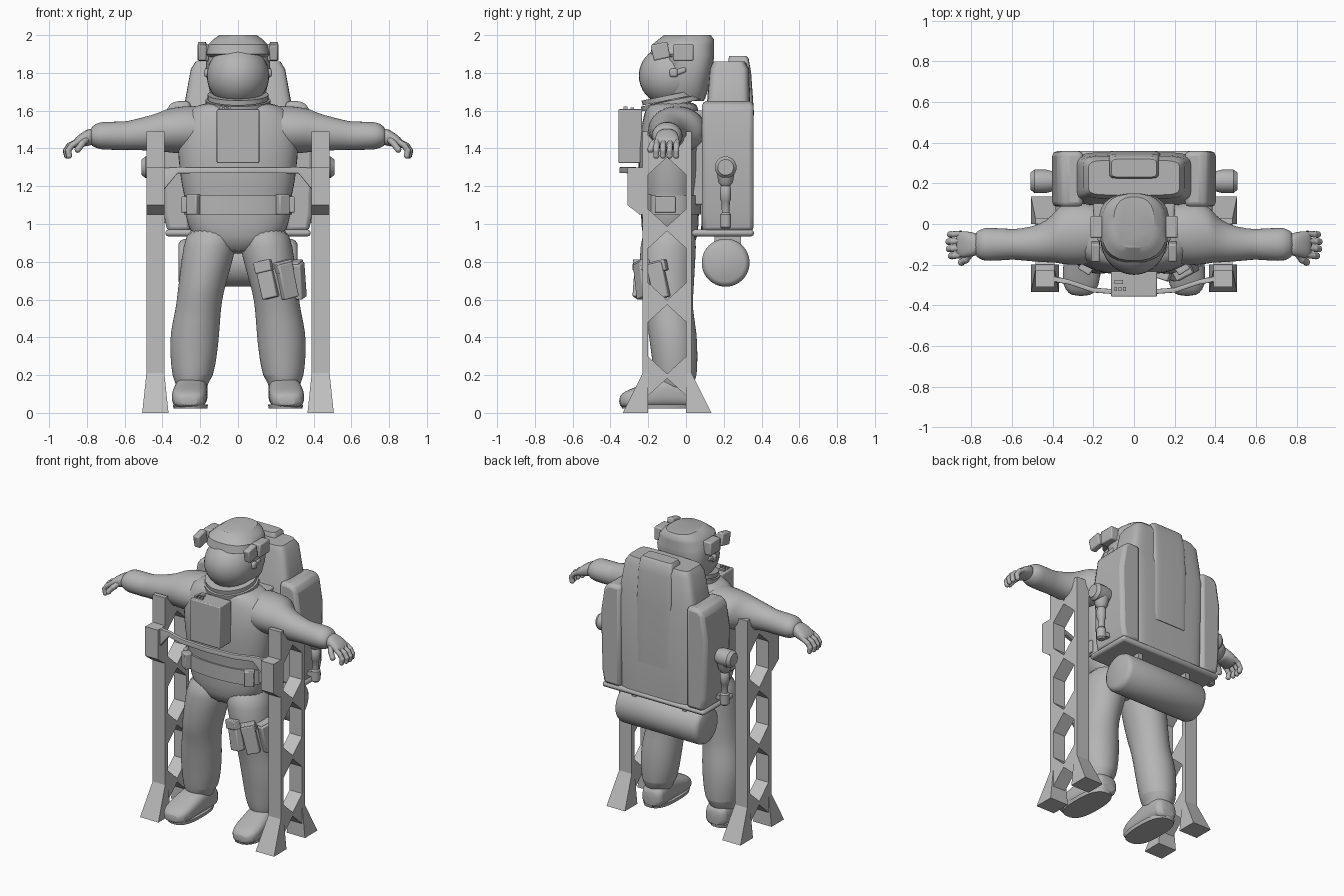
import bpy, bmesh, math
from mathutils import Matrix, Vector, Euler

if "Cube" in bpy.data.objects:
    bpy.data.objects.remove(bpy.data.objects["Cube"])


def material(name, v):
    m = bpy.data.materials.new(name)
    m.diffuse_color = (v, v, v, 1)
    m.use_nodes = True
    m.node_tree.nodes["Principled BSDF"].inputs["Base Color"].default_value = m.diffuse_color
    return m


SUIT = material("suit grey", 0.46)
FRAME = material("frame light grey", 0.52)


def place(axis, t, a, b):
    """Point from a position along an axis plus the two other coordinates."""
    return {'x': (t, a, b), 'y': (a, t, b), 'z': (a, b, t)}[axis]


def finish(name, bm, mat=SUIT, mirror=False, bevel=0, subsurf=0, angle=35):
    bmesh.ops.recalc_face_normals(bm, faces=bm.faces)
    me = bpy.data.meshes.new(name)
    bm.to_mesh(me)
    bm.free()
    me.materials.append(mat)
    ob = bpy.data.objects.new(name, me)
    bpy.context.collection.objects.link(ob)
    bpy.ops.object.select_all(action='DESELECT')
    ob.select_set(True)
    bpy.context.view_layer.objects.active = ob
    bpy.ops.object.shade_smooth_by_angle(angle=math.radians(angle))
    if mirror:
        mod = ob.modifiers.new("mirror", 'MIRROR')
        mod.use_mirror_merge = False
    if bevel:
        mod = ob.modifiers.new("bevel", 'BEVEL')
        mod.width, mod.segments = bevel, 2
    if subsurf:
        ob.modifiers.new("smooth", 'SUBSURF').levels = subsurf
        ob.modifiers["smooth"].render_levels = subsurf
    return ob


def loft(name, axis, rings, n=2, seg=24, **kw):
    """Skin superellipse rings (position, centre a, centre b, radius a, radius b)."""
    bm = bmesh.new()
    loops = []
    for t, ca, cb, ra, rb in rings:
        loop = []
        for i in range(seg):
            w = 2 * math.pi * (i + 0.5) / seg
            c, s = math.cos(w), math.sin(w)
            pa = ca + ra * math.copysign(abs(c) ** (2 / n), c)
            pb = cb + rb * math.copysign(abs(s) ** (2 / n), s)
            loop.append(bm.verts.new(place(axis, t, pa, pb)))
        loops.append(loop)
    for p, q in zip(loops, loops[1:]):
        for i in range(seg):
            j = (i + 1) % seg
            bm.faces.new((p[i], p[j], q[j], q[i]))
    bm.faces.new(loops[0])
    bm.faces.new(loops[-1])
    return finish(name, bm, **kw)


def prism(name, axis, poly, lo, hi, **kw):
    bm = bmesh.new()
    a = [bm.verts.new(place(axis, lo, *p)) for p in poly]
    b = [bm.verts.new(place(axis, hi, *p)) for p in poly]
    k = len(poly)
    for i in range(k):
        j = (i + 1) % k
        bm.faces.new((a[i], a[j], b[j], b[i]))
    bm.faces.new(a)
    bm.faces.new(b)
    return finish(name, bm, **kw)


def box(name, centre, size, rot=(0, 0, 0), **kw):
    bm = bmesh.new()
    r = Euler([math.radians(v) for v in rot]).to_matrix().to_4x4()
    m = Matrix.Translation(centre) @ r @ Matrix.Diagonal((*size, 1))
    bmesh.ops.create_cube(bm, size=1, matrix=m)
    return finish(name, bm, **kw)


def finger(name, pts, r):
    """Rounded tube through points."""
    bm = bmesh.new()
    for p, q in zip(pts, pts[1:]):
        p, q = Vector(p), Vector(q)
        m = Matrix.Translation((p + q) / 2) @ (q - p).to_track_quat('Z', 'Y').to_matrix().to_4x4()
        bmesh.ops.create_cone(bm, segments=10, radius1=r, radius2=r * .92, depth=(q - p).length, matrix=m)
    for p in pts[1:]:
        bmesh.ops.create_uvsphere(bm, u_segments=10, v_segments=6, radius=r, matrix=Matrix.Translation(p))
    return finish(name, bm, mirror=True, angle=50)


# Helmet: visor bubble, hard shell, neck ring
bm = bmesh.new()
bmesh.ops.create_uvsphere(bm, u_segments=32, v_segments=20, radius=1,
                          matrix=Matrix.Translation((0, -.07, 1.785)) @ Matrix.Diagonal((.165, .18, .165, 1)))
finish("visor", bm)
loft("helmet_shell", 'z', [(1.65, 0, -.01, .12, .105), (1.70, 0, 0, .15, .115), (1.78, 0, .005, .168, .128),
     (1.885, 0, .012, .172, .138), (1.90, 0, -.02, .17, .17), (1.95, 0, -.015, .16, .165),
     (1.975, 0, 0, .135, .15), (2.0, 0, .008, .10, .125)], n=2.6)
bm = bmesh.new()
tilt = Matrix.Translation((0, -.07, 1.655)) @ Matrix.Rotation(math.radians(11.5), 4, 'X')
for z, r in ((-.012, .172), (.018, .162)):
    bmesh.ops.create_cone(bm, cap_ends=True, segments=32, radius1=r, radius2=r, depth=.026,
                          matrix=tilt @ Matrix.Translation((0, 0, z)))
finish("neck_ring", bm)
box("helmet_lamp", (.19, -.135, 1.915), (.045, .09, .085), (12, 0, 0), mirror=True, bevel=.008)
box("helmet_camera", (.185, -.015, 1.908), (.06, .108, .09), mirror=True, bevel=.008)
box("visor_pivot", (.163, -.04, 1.805), (.025, .085, .03), (20, 0, 0), mirror=True, bevel=.01)
box("visor_pivot_cap", (.165, -.065, 1.80), (.03, .045, .045), mirror=True, bevel=.012)

# Torso, arms and legs of the soft suit
loft("torso", 'z', [(.84, 0, -.08, .13, .11), (.93, 0, -.085, .25, .15), (1.05, 0, -.085, .285, .155),
     (1.15, 0, -.085, .285, .155), (1.18, 0, -.085, .295, .16), (1.27, 0, -.085, .31, .168),
     (1.42, 0, -.085, .325, .168), (1.53, 0, -.08, .32, .155), (1.61, 0, -.075, .26, .14),
     (1.65, 0, -.07, .17, .13)], n=2.4, subsurf=1)
loft("arm", 'x', [(.08, -.05, 1.5, .13, .12), (.25, -.045, 1.5, .16, .13), (.35, -.05, 1.495, .15, .12),
     (.385, -.06, 1.495, .13, .113), (.42, -.085, 1.485, .105, .103), (.50, -.1, 1.478, .085, .088),
     (.60, -.1, 1.467, .074, .074), (.615, -.1, 1.467, .078, .077), (.68, -.1, 1.467, .08, .074),
     (.735, -.1, 1.467, .084, .074), (.76, -.1, 1.467, .07, .058), (.785, -.1, 1.462, .058, .046)],
     mirror=True, subsurf=1)
loft("leg", 'z', [(.10, .245, -.06, .08, .085), (.17, .245, -.06, .088, .1), (.185, .24, -.055, .108, .115),
     (.30, .235, -.06, .125, .122), (.42, .23, -.07, .132, .13), (.55, .21, -.09, .12, .125),
     (.63, .2, -.1, .122, .14), (.75, .175, -.1, .132, .147), (.88, .15, -.095, .142, .15),
     (1.0, .13, -.085, .13, .14)], mirror=True, subsurf=1)

# Boots
loft("boot", 'y', [(.05, .24, .085, .05, .05), (.03, .24, .095, .08, .07), (-.08, .245, .115, .086, .09),
     (-.18, .255, .095, .092, .072), (-.27, .26, .08, .094, .056), (-.325, .26, .07, .08, .045),
     (-.355, .26, .062, .045, .025)], n=2.8, mirror=True, subsurf=1)
loft("boot_sole", 'z', [(.022, .252, -.15, .09, .19), (.045, .252, -.15, .094, .195)], n=2.6, mirror=True)

# Gloves
loft("palm", 'x', [(.765, -.1, 1.462, .055, .045), (.79, -.1, 1.46, .058, .046), (.83, -.1, 1.445, .066, .037),
     (.86, -.1, 1.43, .064, .028), (.875, -.1, 1.42, .05, .018)], n=2.4, mirror=True, subsurf=1)
for i in range(4):
    y = -.048 - .035 * i
    d = (.0, .008, .006, -.004)[i]
    finger(f"finger_{i + 1}", [(.85, y, 1.435), (.885 + d, y - .003, 1.415),
                              (.903 + d, y - .004, 1.388), (.898 + d, y - .004, 1.362)], .0165)
finger("thumb", [(.80, -.14, 1.45), (.825, -.175, 1.425), (.848, -.188, 1.395)], .018)

# Chest unit with its small switches
box("chest_unit", (0, -.295, 1.465), (.225, .125, .285), bevel=.006)
for i in range(3):
    box(f"chest_switch_{i + 1}", (-.09 + .022 * i, -.32, 1.612), (.014, .02, .02))
box("chest_knob", (-.075, -.285, 1.612), (.04, .02, .012))

# Belt and buckles
loft("belt", 'z', [(1.05, 0, -.085, .287, .165), (1.15, 0, -.085, .287, .165)], n=2.6, seg=32)
box("belt_buckle", (.235, -.215, 1.103), (.065, .05, .105), (0, 0, 33), mirror=True, bevel=.006)
box("belt_side_clip", (.285, -.11, 1.103), (.03, .11, .085), mirror=True, bevel=.006)

# Three pouches strapped round one thigh
for i, a in enumerate((-18, 28, 72)):
    w = math.radians(a)
    x, y = .195 + .135 * math.sin(w), -.1 - .15 * math.cos(w)
    box(f"thigh_pouch_{i + 1}", (x, y, .70), (.085, .05, .19), (0, -13, a), bevel=.008)
    box(f"pouch_flap_{i + 1}", (x - .018, y, .775), (.092, .058, .06), (0, -13, a), bevel=.006)

# Backpack: core, rear ridge, side pods, base rim
loft("pack_core", 'z', [(.96, 0, .215, .27, .135), (1.58, 0, .222, .288, .13), (1.63, 0, .225, .285, .115),
     (1.82, 0, .23, .25, .105), (1.86, 0, .228, .225, .085)], n=7, seg=32)
loft("pack_ridge", 'z', [(1.18, 0, .295, .13, .06), (1.6, 0, .29, .132, .069), (1.8, 0, .285, .128, .06),
     (1.875, 0, .278, .12, .054), (1.89, 0, .275, .11, .044)], n=8, seg=32)
prism("pack_side_pod", 'y', [(.25, .96), (.375, .96), (.392, 1.05), (.402, 1.45), (.375, 1.62), (.34, 1.65),
      (.25, 1.65)], .085, .358, mirror=True, bevel=.025)
box("pack_base_rim", (0, .195, .952), (.77, .33, .036), bevel=.016)
box("pack_shoulder_mount", (0, .08, 1.35), (.40, .10, .5), bevel=.01)

# Tank under the pack with its brackets
loft("lower_tank", 'x', [(-.315, .21, .795, .10, .10), (-.305, .21, .795, .117, .117), (-.285, .21, .795, .127, .127),
     (.285, .21, .795, .127, .127), (.305, .21, .795, .117, .117), (.315, .21, .795, .10, .10)], seg=36)
box("tank_bracket", (.19, .22, .91), (.03, .14, .07), mirror=True)

# Side thruster units on the pack
loft("thruster_cap", 'x', [(.38, .21, 1.3, .045, .045), (.43, .21, 1.3, .058, .058), (.49, .21, 1.3, .058, .058),
     (.51, .21, 1.3, .042, .042)], mirror=True, seg=16)
loft("thruster_canister", 'z', [(z, .44, .21, r, r) for z, r in
     ((.975, .02), (.985, .03), (1.05, .03), (1.06, .021), (1.12, .023), (1.13, .03), (1.19, .03),
      (1.2, .024), (1.22, .04), (1.28, .05))], mirror=True, seg=12)
box("thruster_mount", (.41, .21, 1.02), (.07, .03, .03), mirror=True)

# Support frame: posts, bow-tie lacing and flared feet
X0, X1, YC = .39, .485, -.10
for name, s in (("front", -1), ("back", 1)):
    inner, outer = YC + s * .10, YC + s * .13
    box(f"{name}_post", ((X0 + X1) / 2, (inner + outer) / 2, .84), (X1 - X0, .03, 1.30), mat=FRAME, mirror=True)
    bm = bmesh.new()
    low = [bm.verts.new(p) for p in ((.368, inner, 0), (.507, inner, 0), (.507, YC + s * .235, 0), (.368, YC + s * .235, 0))]
    top = [bm.verts.new(p) for p in ((X0, inner, .21), (X1, inner, .21), (X1, outer, .21), (X0, outer, .21))]
    for i in range(4):
        j = (i + 1) % 4
        bm.faces.new((low[i], low[j], top[j], top[i]))
    bm.faces.new(low)
    bm.faces.new(top)
    finish(f"{name}_foot", bm, mat=FRAME, mirror=True)
for i in range(4):
    z = .195 + .39 * i
    for s in (-1, 1):
        e = YC + s * .102
        prism(f"lacing_{i + 1}_{'front' if s < 0 else 'back'}", 'x',
              [(e, z - .105), (e, z + .105), (YC, z + .012), (YC, z - .012)], X0, X1, mat=FRAME, mirror=True)

# Front rail with its end blocks
prism("rail_end_block", 'x', [(-.31, 1.30), (-.22, 1.30), (-.22, 1.05), (-.245, 1.05), (-.31, 1.10)],
      X0, X1, mat=FRAME, mirror=True)
loft("front_rail", 'x', [(0, -.34, 1.285, .012, .016), (.2, -.325, 1.285, .012, .016),
     (.32, -.285, 1.285, .012, .017), (.395, -.27, 1.238, .015, .062)], n=9, seg=12, mat=FRAME, mirror=True)
